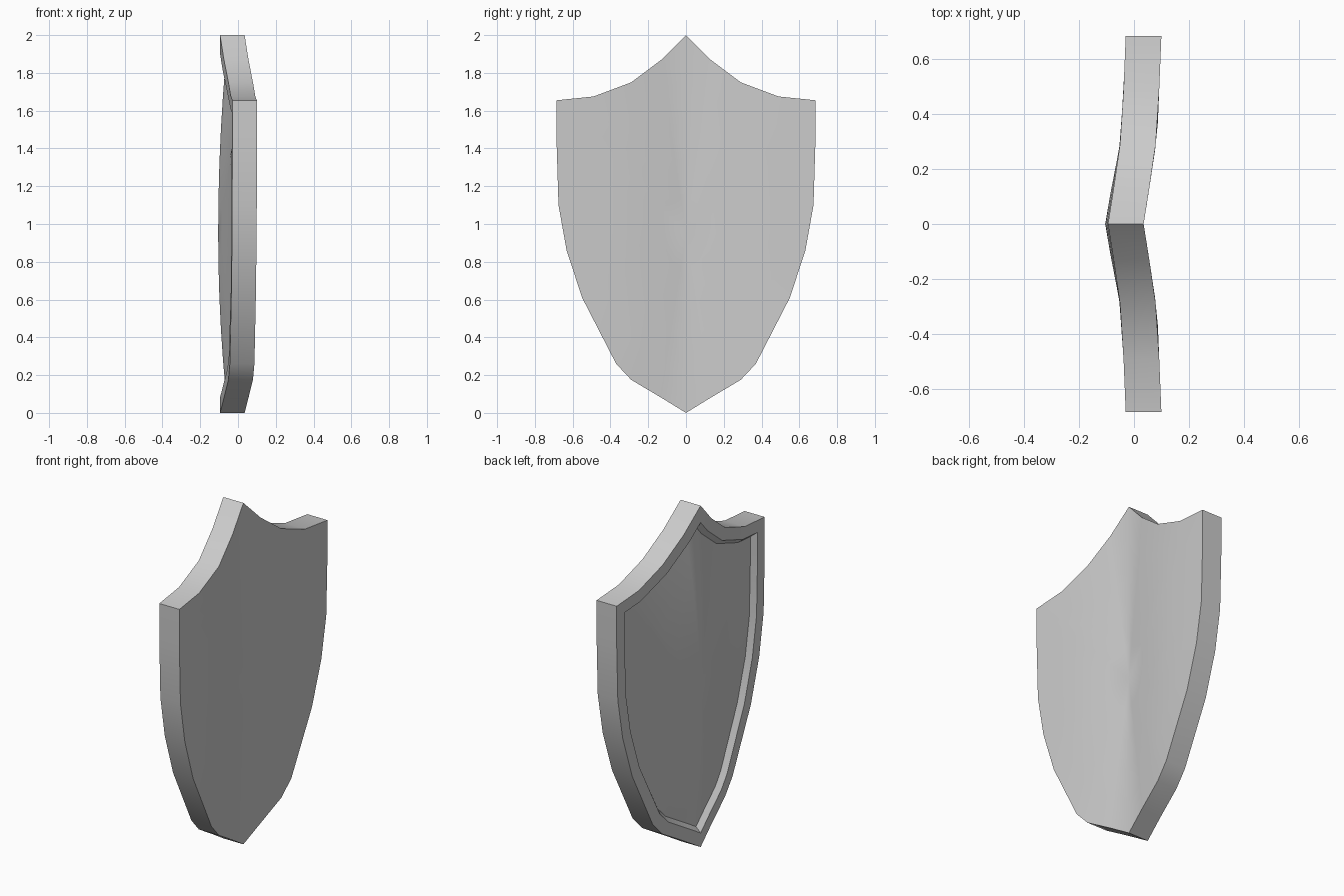
import bpy, bmesh
from mathutils import Vector

if "Cube" in bpy.data.objects:
    bpy.data.objects.remove(bpy.data.objects["Cube"])

# half outline (y, z) from top point to bottom point
HALF = [(0, 2), (0.13, 1.87), (0.29, 1.75), (0.49, 1.675), (0.685, 1.655),
        (0.685, 1.43), (0.675, 1.1), (0.632, 0.86), (0.55, 0.61),
        (0.37, 0.26), (0.29, 0.175), (0.13, 0.08), (0, 0.0)]
OUTLINE = HALF + [(-y, z) for y, z in HALF[-2:0:-1]]
# bowed cross-section: x of the decorated face against |y|
BOW = [(0, -0.095), (0.1, -0.079), (0.27, -0.053), (0.37, -0.043), (0.69, -0.03)]
THICK, RECESS, CZ = 0.13, 0.03, 0.95


def bow(y):
    y = abs(y)
    for (a, xa), (b, xb) in zip(BOW, BOW[1:]):
        if y <= b:
            return xa + (xb - xa) * (y - a) / (b - a)
    return BOW[-1][1]


def inset(pts, d):
    """Mitred inward offset of a closed outline."""
    out, n = [], len(pts)
    for i in range(n):
        p = Vector(pts[i])
        e1 = (p - Vector(pts[i - 1])).normalized()
        e2 = (Vector(pts[(i + 1) % n]) - p).normalized()
        n1, n2 = Vector((e1.y, -e1.x)), Vector((e2.y, -e2.x))
        q = p + (n1 + n2) * d / (1 + n1.dot(n2))
        out.append((q.x, q.y))
    return out


def scaled(pts, s):
    return [(y * s, CZ + (z - CZ) * s) for y, z in pts]


bm = bmesh.new()


def ring(pts, depth):
    return [bm.verts.new((bow(y) + depth, y, z)) for y, z in pts]


def bridge(a, b):
    n = len(a)
    for i in range(n):
        bm.faces.new((a[i], a[(i + 1) % n], b[(i + 1) % n], b[i]))


def fan(loop, depth):
    c = bm.verts.new((bow(0) + depth, 0, CZ))
    for i in range(len(loop)):
        bm.faces.new((loop[i], loop[(i + 1) % len(loop)], c))


# hollow back and outer side wall
back = ring(OUTLINE, THICK)
front = ring(OUTLINE, 0)
bridge(back, front)
prev = back
for s in (0.8, 0.6, 0.4, 0.2):
    cur = ring(scaled(OUTLINE, s), THICK)
    bridge(prev, cur)
    prev = cur
fan(prev, THICK)

# raised rim and its sloped inner wall
lip = ring(inset(OUTLINE, 0.07), 0)
panel = inset(OUTLINE, 0.095)
prev = ring(panel, RECESS)
bridge(front, lip)
bridge(lip, prev)

# gently domed recessed panel
for s in (0.8, 0.6, 0.4, 0.2):
    cur = ring(scaled(panel, s), RECESS - 0.04 * (1 - s * s))
    bridge(prev, cur)
    prev = cur
fan(prev, RECESS - 0.04)

bmesh.ops.recalc_face_normals(bm, faces=bm.faces)
mesh = bpy.data.meshes.new("shield")
bm.to_mesh(mesh)
bm.free()
shield = bpy.data.objects.new("shield", mesh)
bpy.context.collection.objects.link(shield)
bpy.context.view_layer.objects.active = shield
shield.select_set(True)
bpy.ops.object.shade_smooth_by_angle(angle=0.52)
